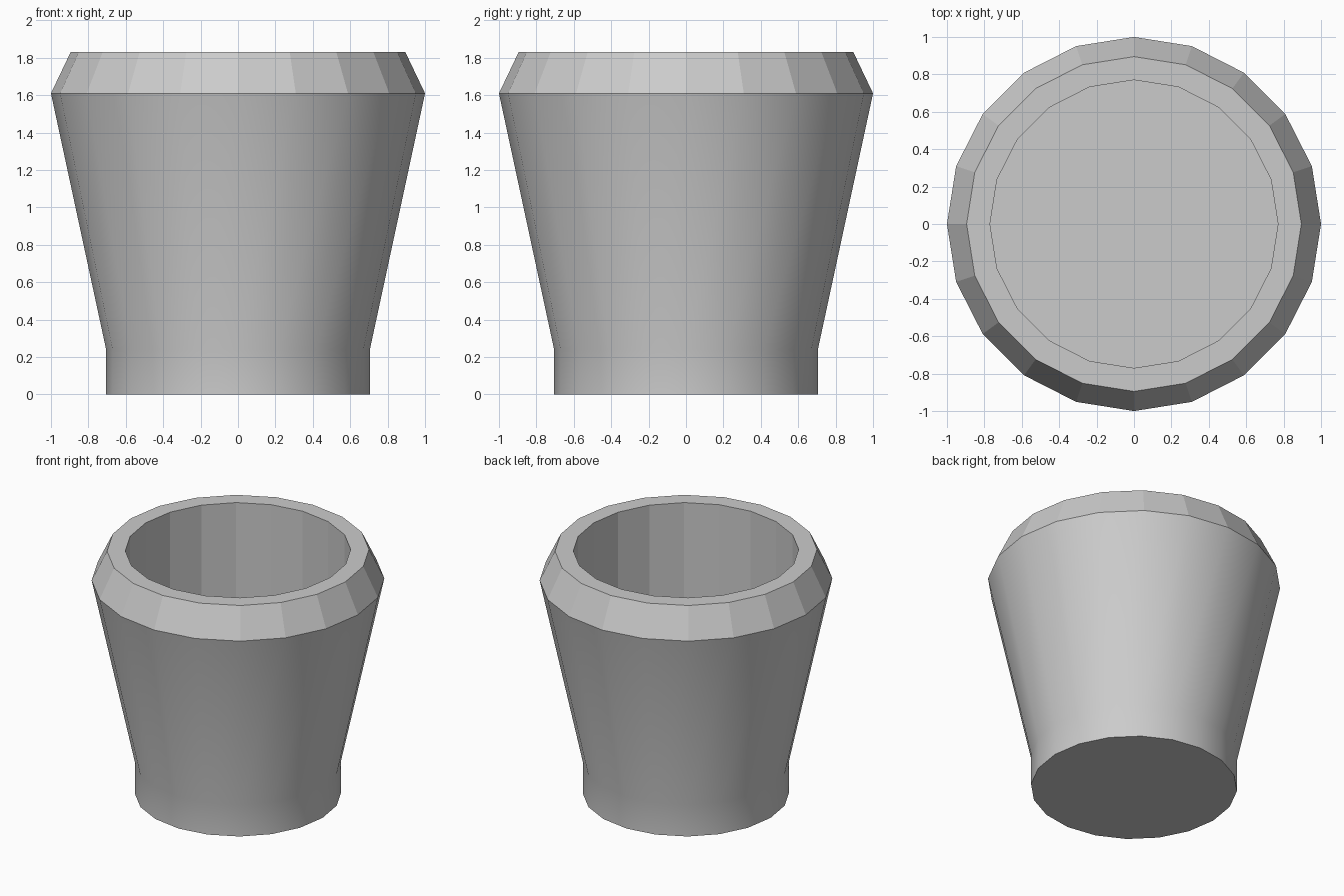
import bpy, bmesh, math

if "Cube" in bpy.data.objects:
    bpy.data.objects.remove(bpy.data.objects["Cube"])

SIDES = 20
# Profile from the base, up the outside, over the rim and down inside
PROFILE = [(0.705, 0.0), (0.705, 0.24), (1.0, 1.61), (0.895, 1.83),
           (0.77, 1.83), (0.77, 0.85)]

bm = bmesh.new()
rings = [[bm.verts.new((r * math.cos(math.tau * i / SIDES),
                        r * math.sin(math.tau * i / SIDES), z))
          for i in range(SIDES)] for r, z in PROFILE]

# Walls: the base and tapered body are smooth, the rim and inside are faceted
for band, (low, high) in enumerate(zip(rings, rings[1:])):
    for i in range(SIDES):
        j = (i + 1) % SIDES
        face = bm.faces.new((low[i], low[j], high[j], high[i]))
        face.smooth = band < 2

# Underside and inner floor
bm.faces.new(rings[0][::-1])
bm.faces.new(rings[-1])

# Crisp edges at the foot and the rim
for ring in (rings[0], rings[2]):
    for i in range(SIDES):
        bm.edges.get((ring[i], ring[(i + 1) % SIDES])).smooth = False

mesh = bpy.data.meshes.new("pot")
bm.to_mesh(mesh)
bm.free()
pot = bpy.data.objects.new("pot", mesh)
bpy.context.collection.objects.link(pot)
